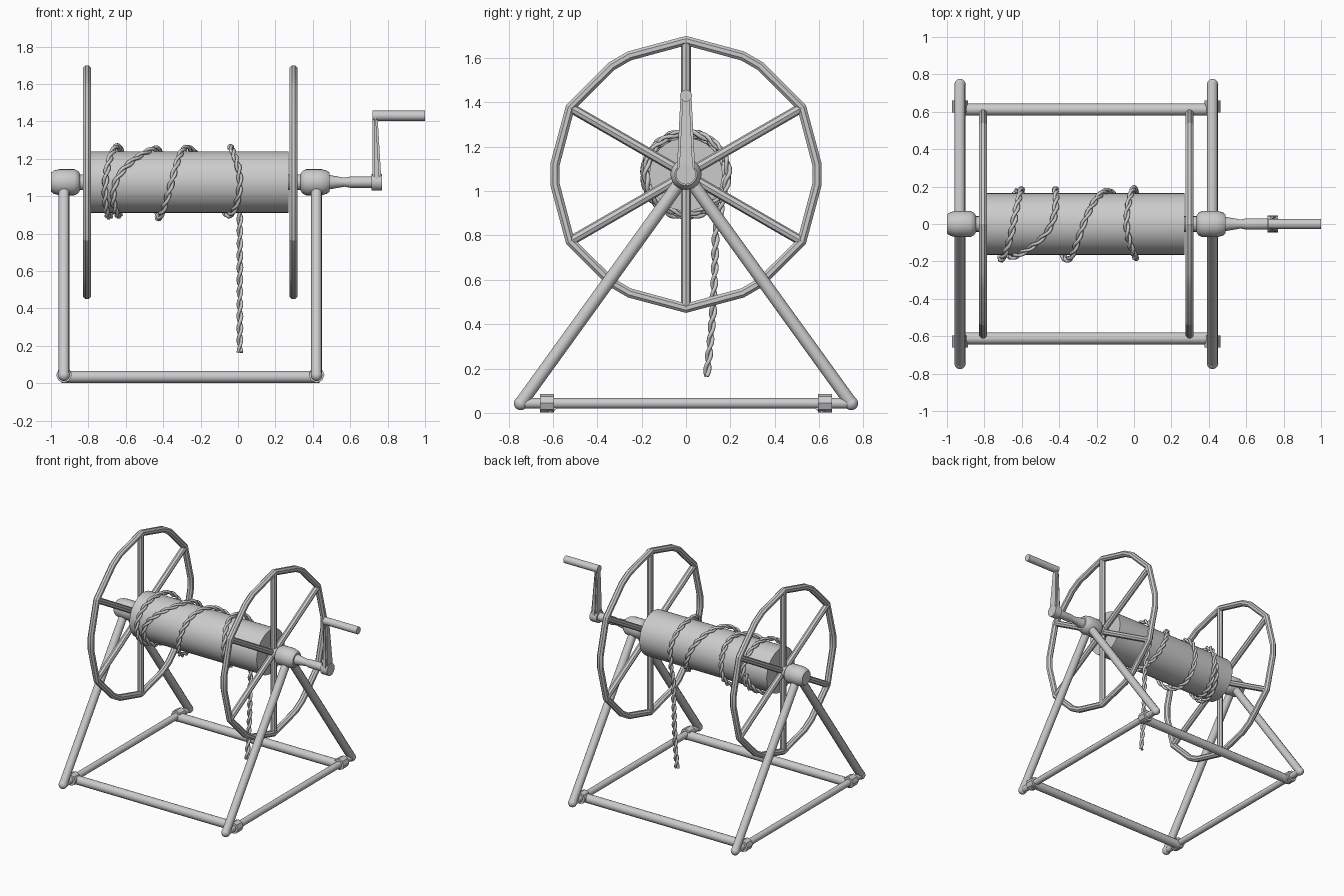
import bpy, bmesh, math
from mathutils import Vector, Matrix

if "Cube" in bpy.data.objects:
    bpy.data.objects.remove(bpy.data.objects["Cube"])

AX = 1.075      # axle height
MID = -0.255    # x of the reel's mirror plane


def finish(bm, name, angle=40):
    bmesh.ops.recalc_face_normals(bm, faces=bm.faces)
    me = bpy.data.meshes.new(name)
    bm.to_mesh(me)
    bm.free()
    ob = bpy.data.objects.new(name, me)
    bpy.context.collection.objects.link(ob)
    bpy.ops.object.select_all(action='DESELECT')
    ob.select_set(True)
    bpy.context.view_layer.objects.active = ob
    bpy.ops.object.shade_smooth_by_angle(angle=math.radians(angle))
    return ob


def add_rod(bm, a, b, r1, r2=None, sides=12):
    a, b = Vector(a), Vector(b)
    d = b - a
    m = Matrix.Translation((a + b) / 2) @ d.to_track_quat('Z', 'Y').to_matrix().to_4x4()
    bmesh.ops.create_cone(bm, cap_ends=True, segments=sides, radius1=r1,
                          radius2=r1 if r2 is None else r2, depth=d.length, matrix=m)


def rods(name, items, sides=12):
    bm = bmesh.new()
    for it in items:
        add_rod(bm, *it, sides=sides)
    return finish(bm, name)


def lathe(name, profile, sides=24):
    # profile of (x, radius) turned about the axle
    bm = bmesh.new()
    rings = []
    for x, r in profile:
        rings.append([bm.verts.new((x, r * math.cos(2 * math.pi * k / sides),
                                    AX + r * math.sin(2 * math.pi * k / sides)))
                      for k in range(sides)])
    for p, q in zip(rings, rings[1:]):
        for k in range(sides):
            j = (k + 1) % sides
            bm.faces.new((p[k], p[j], q[j], q[k]))
    bm.faces.new(rings[0])
    bm.faces.new(rings[-1])
    return finish(bm, name)


def sweep(name, paths, r, sides=8, closed=False, angle=40):
    bm = bmesh.new()
    for pts in paths:
        n = len(pts)
        rings = []
        ref = None
        for i, p in enumerate(pts):
            if closed:
                t = pts[(i + 1) % n] - pts[i - 1]
            else:
                t = pts[min(i + 1, n - 1)] - pts[max(i - 1, 0)]
            t.normalize()
            ref = (Vector((1, 0, 0)) if closed or ref is None else ref)
            u = (ref - t * ref.dot(t)).normalized()
            ref = u
            v = t.cross(u)
            rings.append([bm.verts.new(p + r * (math.cos(a) * u + math.sin(a) * v))
                          for a in (2 * math.pi * (k + .5) / sides for k in range(sides))])
        for i in range(n if closed else n - 1):
            p, q = rings[i], rings[(i + 1) % n]
            for k in range(sides):
                j = (k + 1) % sides
                bm.faces.new((p[k], p[j], q[j], q[k]))
        if not closed:
            bm.faces.new(rings[0])
            bm.faces.new(rings[-1])
    return finish(bm, name, angle)


# parts repeated at both ends of the reel
for s, side in ((-1, "left"), (1, "right")):
    X = lambda d: MID + s * d

    # faceted wheel rim and spokes
    xw = X(0.552)
    rim = []
    for k in range(6):
        for da, r in ((-25.5, .592), (0, .603), (25.5, .592)):
            a = math.radians(90 + 60 * k + da)
            rim.append(Vector((xw, r * math.cos(a), AX + r * math.sin(a))))
    sweep(side + "_wheel_rim", [rim], 0.023, closed=True, angle=20)
    rods(side + "_wheel_spokes", [((xw, 0, AX), rim[3 * k + 1], .022) for k in range(6)], 8)

    # bearing hub
    lathe(side + "_bearing", [(X(.59), .045), (X(.60), .06), (X(.62), .07), (X(.70), .07),
                              (X(.73), .062), (X(.745), .05)])

    # triangular stand
    xl = X(0.675)
    ends = [(xl, y, .043) for y in (-.745, .745)]
    rods(side + "_legs", [(e, (xl, 0, AX), .029) for e in ends], 12)
    rods(side + "_base_bar", [(ends[0], ends[1], .024)], 12)
    bm = bmesh.new()
    for e in ends:
        bmesh.ops.create_uvsphere(bm, u_segments=12, v_segments=8, radius=.031,
                                  matrix=Matrix.Translation(e))
    finish(bm, side + "_stand_corners")
    rods(side + "_base_sleeves", [((xl, y - .032, .044), (xl, y + .032, .044), .042)
                                  for y in (-.627, .627)], 8)

# cross bars
for y, nm in ((-.612, "front"), (.612, "back")):
    rods(nm + "_cross_bar", [((MID - .69, y, .034), (MID + .69, y, .034), .032)], 12)

# drum and axle
lathe("drum", [(-.785, .165), (.27, .165)], 32)
lathe("axle", [(-.86, .042), (.35, .042)], 16)

# crank
lathe("crank_shaft", [(.47, .042), (.49, .038), (.57, .024), (.60, .03), (.72, .03)], 16)
lathe("crank_boss", [(.713, .045), (.77, .045)], 16)
bm = bmesh.new()
bmesh.ops.create_cube(bm, size=1)
for v in bm.verts:
    top = v.co.z > 0
    right = v.co.x > 0
    v.co = Vector(((.745 if top else .767) if right else .72,
                   math.copysign(.024 if top else .042, v.co.y), 1.445 if top else AX))
bmesh.ops.bevel(bm, geom=bm.edges[:], offset=.01, segments=2, affect='EDGES')
finish(bm, "crank_arm")
rods("crank_handle", [((.72, 0, 1.43), (1.0, 0, 1.43), .027)], 16)

# rope centre line: hanging end, then quarter turns back-top-front-bottom
path = [Vector(p) for p in ((.01, .093, .165), (.01, .108, .30), (.01, .122, .46),
                            (.01, .130, .66), (.01, .134, .82), (.01, .165, .95))]
turn_x = [0, -.04, .01, -.05, -.14, -.27, -.355, -.425, -.42, -.44, -.655, -.64,
          -.60, -.645, -.71, -.69, -.62]
for i in range((len(turn_x) - 1) * 8 + 1):
    q, f = divmod(i, 8)
    f /= 8
    g = lambda k: turn_x[max(0, min(k, len(turn_x) - 1))]
    a, b, c, d = g(q - 1), g(q), g(q + 1), g(q + 2)
    x = b + .5 * f * (c - a + f * (2 * a - 5 * b + 4 * c - d + f * (3 * (b - c) + d - a)))
    t = math.pi / 2 * (i / 8)
    r = .184 + .008 * math.cos(t * .6)
    path.append(Vector((x, r * math.cos(t), AX + r * math.sin(t))))

# resample evenly and twist two strands about the line
fine, step, carry = [], .012, 0
for a, b in zip(path, path[1:]):
    L = (b - a).length
    while carry < L:
        fine.append(a.lerp(b, carry / L))
        carry += step
    carry -= L
strands = [[], []]
for i, p in enumerate(fine):
    t = (fine[min(i + 1, len(fine) - 1)] - fine[max(i - 1, 0)]).normalized()
    u = (Vector((1, 0, 0)) - t * t.x).normalized()
    v = t.cross(u)
    for k in range(2):
        a = i * step / .13 * 2 * math.pi + k * math.pi
        strands[k].append(p + .009 * (math.cos(a) * u + math.sin(a) * v))
sweep("rope", strands, .0095, sides=6, angle=70)
